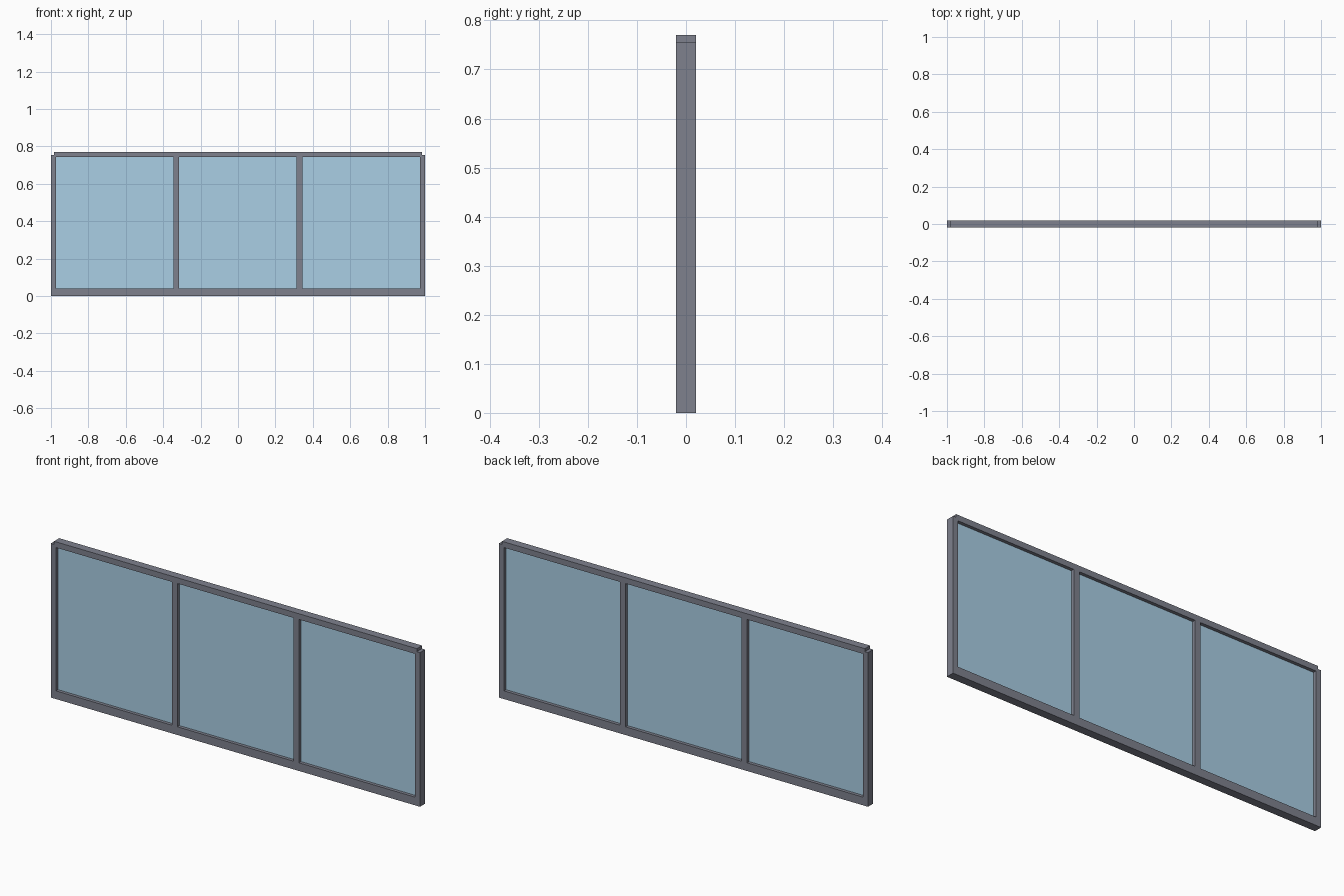
import bpy

if "Cube" in bpy.data.objects:
    bpy.data.objects.remove(bpy.data.objects["Cube"])

DEPTH = 0.04
GLASS = 0.008
BOTTOM, TOP = 0.04, 0.742
BAYS = [(-0.972, -0.345), (-0.315, 0.314), (0.344, 0.972)]


def material(name, colour):
    m = bpy.data.materials.new(name)
    m.diffuse_color = colour
    m.use_nodes = True
    m.node_tree.nodes["Principled BSDF"].inputs["Base Color"].default_value = m.diffuse_color
    return m


def rect(x0, x1, z0, z1):
    return [(x0, z0), (x1, z0), (x1, z1), (x0, z1)]


def plate(name, loops, depth, mat):
    """Filled x-z outline (further loops cut holes), centred on y = 0."""
    cu = bpy.data.curves.new(name, 'CURVE')
    cu.dimensions = '2D'
    cu.fill_mode = 'BOTH'
    cu.extrude = depth / 2
    for loop in loops:
        sp = cu.splines.new('POLY')
        sp.points.add(len(loop) - 1)
        for p, (x, z) in zip(sp.points, loop):
            p.co = (x, z, 0, 1)
        sp.use_cyclic_u = True
        sp.use_smooth = False
    ob = bpy.data.objects.new(name, cu)
    ob.rotation_euler.x = 1.5707963
    bpy.context.collection.objects.link(ob)
    bpy.ops.object.select_all(action='DESELECT')
    ob.select_set(True)
    bpy.context.view_layer.objects.active = ob
    bpy.ops.object.convert(target='MESH')
    bpy.ops.object.transform_apply(location=False, rotation=True, scale=False)
    bpy.ops.object.shade_flat()
    ob.data.materials.clear()
    ob.data.materials.append(mat)
    return ob


frame_mat = material("frame_grey", (0.21, 0.22, 0.27, 1))
glass_mat = material("glass_blue", (0.40, 0.62, 0.78, 0.5))

# Frame: stiles, sill, two mullions and a head rail stepped up between the stiles
outline = [(-1, 0), (1, 0), (1, 0.755), (0.983, 0.755), (0.983, 0.77),
           (-0.983, 0.77), (-0.983, 0.755), (-1, 0.755)]
plate("window_frame", [outline] + [rect(a, b, BOTTOM, TOP) for a, b in BAYS],
      DEPTH, frame_mat)

# Glass panes, thin and set in the middle of the frame depth
for i, (a, b) in enumerate(BAYS):
    plate(f"glass_pane_{i + 1}", [rect(a, b, BOTTOM, TOP)], GLASS, glass_mat)
